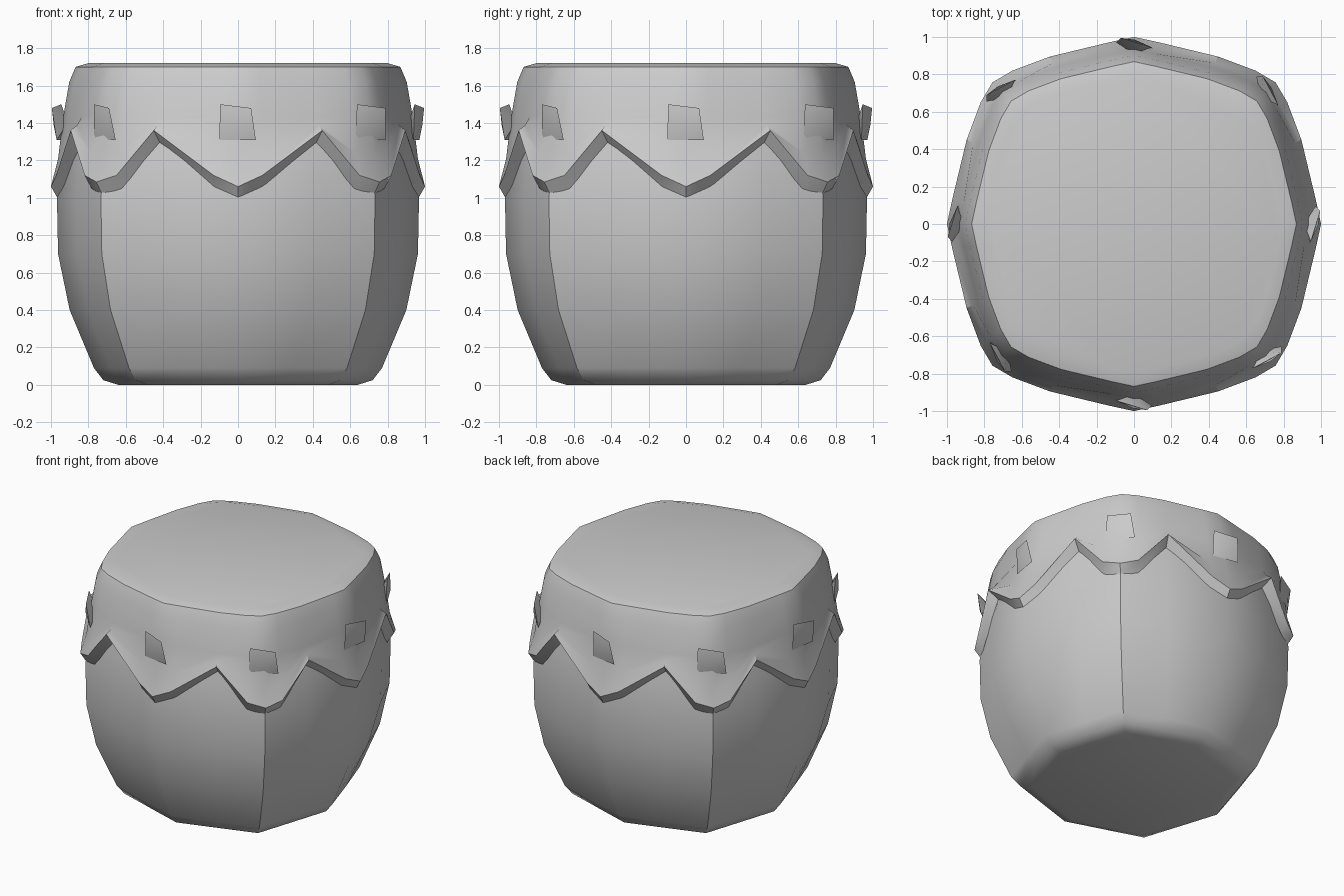
import bpy, math
from mathutils import Vector

if "Cube" in bpy.data.objects:
    bpy.data.objects.remove(bpy.data.objects["Cube"])

# Eighth of the outline: (x, y, height of the zigzag hem)
EIGHTH = [(1.0, 0.0, 1.06), (0.972, 0.13, 1.12), (0.895, 0.45, 1.36),
          (0.82, 0.65, 1.12), (0.757, 0.757, 1.085)]


def full_outline(eighth):
    """Mirror over the diagonal, then turn four times."""
    quarter = eighth + [(y, x, z) for x, y, z in reversed(eighth[1:-1])]
    pts = []
    for k in range(4):
        c, s = round(math.cos(k * math.pi / 2)), round(math.sin(k * math.pi / 2))
        pts += [(c * x - s * y, s * x + c * y, z) for x, y, z in quarter]
    return pts


def make_object(name, verts, faces, angle):
    mesh = bpy.data.meshes.new(name)
    mesh.from_pydata(verts, [], faces)
    mesh.update()
    obj = bpy.data.objects.new(name, mesh)
    bpy.context.collection.objects.link(obj)
    bpy.ops.object.select_all(action='DESELECT')
    obj.select_set(True)
    bpy.context.view_layer.objects.active = obj
    if angle:
        bpy.ops.object.shade_smooth_by_angle(angle=math.radians(angle))
    return obj


def loft(name, rings, angle, cap_bottom=True, cap_top=True):
    n = len(rings[0])
    verts = [v for ring in rings for v in ring]
    faces = [(r * n + i, r * n + (i + 1) % n, (r + 1) * n + (i + 1) % n, (r + 1) * n + i)
             for r in range(len(rings) - 1) for i in range(n)]
    if cap_bottom:
        faces.append(tuple(reversed(range(n))))
    if cap_top:
        faces.append(tuple(range(len(verts) - n, len(verts))))
    return make_object(name, verts, faces, angle)


# Drum body: octagonal at the foot, rounder towards the belly
BODY = [(0.64, 0.0), (0.72, 0.025), (0.77, 0.09), (0.90, 0.40), (0.962, 0.70),
        (0.968, 1.0), (0.95, 1.2), (0.90, 1.45)]


def body_radius(z):
    for (r0, z0), (r1, z1) in zip(BODY, BODY[1:]):
        if z <= z1:
            return r0 + (r1 - r0) * (z - z0) / (z1 - z0)
    return BODY[-1][0]


rings = []
for r, z in BODY:
    t = min(1, z / 0.7)
    mid = (0.878 + 0.017 * t, 0.378 + 0.072 * t, 0)
    rings.append([(r * x, r * y, z) for x, y, _ in full_outline([EIGHTH[0], mid, EIGHTH[4]])])
loft("drum_body", rings, 40)

# Drum skin with zigzag hem
hem = full_outline(EIGHTH)
under = []
for x, y, z in hem:
    low = z - 0.07
    r = body_radius(low) - 0.008
    under.append((r * x, r * y, low))
flare = []
for x, y, z in hem:
    t = 0.4
    r = 0.962
    flare.append((r * x, r * y, z + (1.43 - z) * t))
rings = [under, hem, flare]
for r, z in [(0.935, 1.43), (0.902, 1.62), (0.868, 1.70), (0.80, 1.72)]:
    rings.append([(r * x, r * y, z) for x, y, _ in hem])
loft("drum_skin", rings, 42, cap_bottom=False)

# Eight skewed studs: (sideways, outward, height)
STUD = [(-0.095, -0.005, 1.50), (0.07, 0.045, 1.48), (0.095, 0.02, 1.31),
        (-0.1, -0.012, 1.31), (-0.005, 0.035, 1.385), (0.0, -0.04, 1.40)]
STUD_FACES = [(4, (i + 1) % 4, i) for i in range(4)] + [(5, i, (i + 1) % 4) for i in range(4)]
for k in range(8):
    a = k * math.pi / 4
    out = Vector((math.cos(a), math.sin(a), 0))
    side = Vector((-math.sin(a), math.cos(a), 0))
    dist = 0.95 if k % 2 == 0 else 1.0
    verts = [side * u + out * (dist + w) + Vector((0, 0, z)) for u, w, z in STUD]
    make_object(f"stud_{k + 1}", verts, STUD_FACES, 40)
